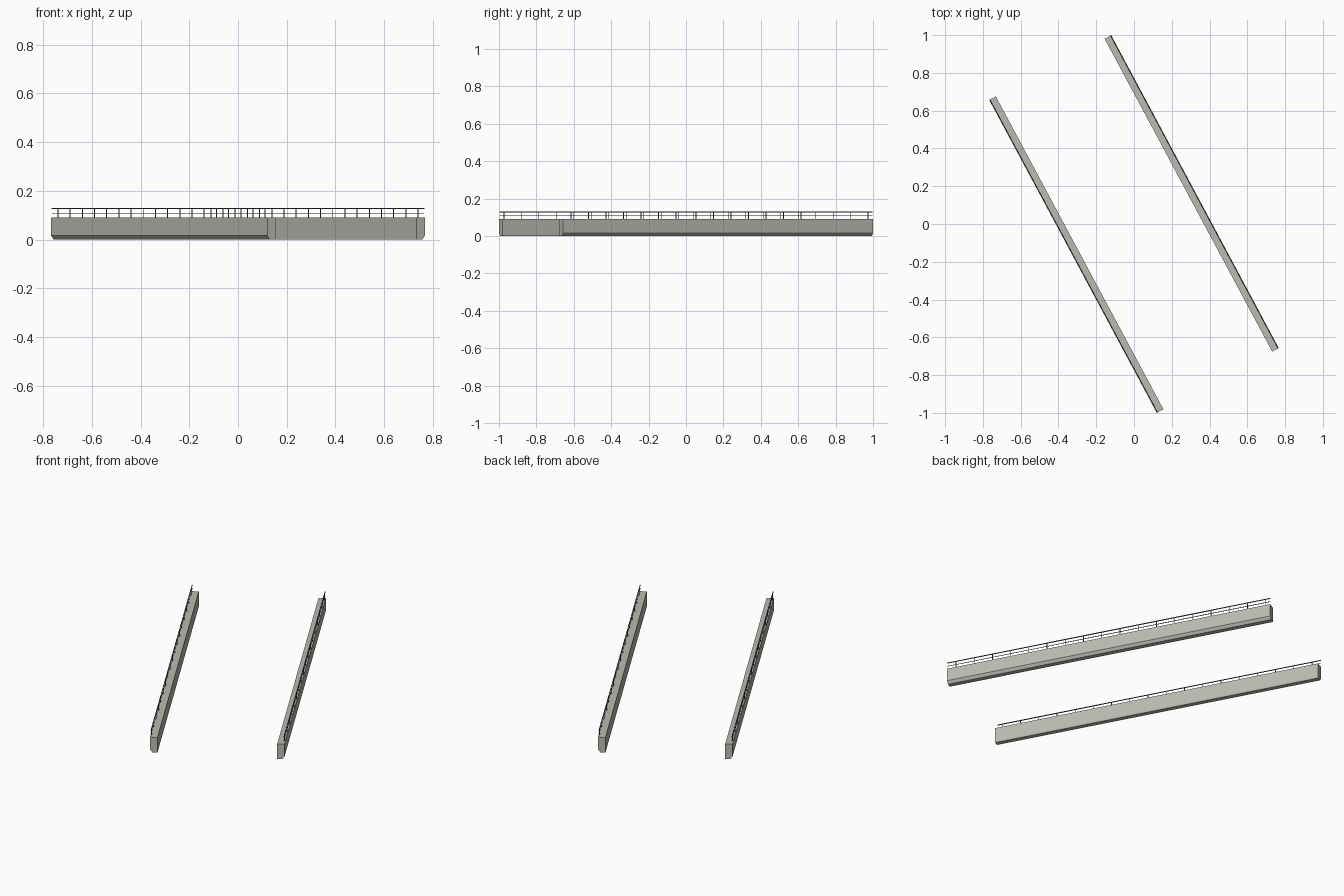
import bpy, bmesh, math
from mathutils import Vector, Matrix

if "Cube" in bpy.data.objects:
    bpy.data.objects.remove(bpy.data.objects["Cube"])

LENGTH, HALF_W, TOP = 1.879, 0.02, 0.09
RAIL_V = 0.0155          # railing offset towards the outer side
ANGLE = math.atan2(-1.656, 0.887)


def material(name, rgb):
    m = bpy.data.materials.new(name)
    m.diffuse_color = (*rgb, 1)
    m.use_nodes = True
    m.node_tree.nodes["Principled BSDF"].inputs["Base Color"].default_value = m.diffuse_color
    return m


concrete = material("concrete", (0.50, 0.49, 0.44))
metal = material("dark_metal", (0.10, 0.10, 0.11))


def finish(bm, name, mat, matrix):
    bmesh.ops.recalc_face_normals(bm, faces=bm.faces)
    me = bpy.data.meshes.new(name)
    bm.to_mesh(me)
    bm.free()
    me.transform(matrix)
    me.materials.append(mat)
    ob = bpy.data.objects.new(name, me)
    bpy.context.collection.objects.link(ob)
    return ob


def add_box(bm, center, size):
    mat = Matrix.Translation(center) @ Matrix.Diagonal((*size, 1))
    bmesh.ops.create_cube(bm, size=1, matrix=mat)


# Each side is built along local x, outer side towards local -y
for side, turn in (("left", 0), ("right", math.pi)):
    place = (Matrix.Rotation(turn, 4, 'Z')
             @ Matrix.Translation((-0.3055, -0.162, 0))
             @ Matrix.Rotation(ANGLE, 4, 'Z'))

    # parapet beam with a chamfered lower outer edge
    profile = [(-HALF_W, TOP), (HALF_W, TOP), (HALF_W, 0),
               (-HALF_W + 0.012, 0), (-HALF_W, 0.016)]
    bm = bmesh.new()
    face = bm.faces.new([bm.verts.new((-LENGTH / 2, y, z)) for y, z in profile])
    ext = bmesh.ops.extrude_face_region(bm, geom=[face])
    verts = [g for g in ext["geom"] if isinstance(g, bmesh.types.BMVert)]
    bmesh.ops.translate(bm, verts=verts, vec=(LENGTH, 0, 0))
    finish(bm, side + "_parapet_beam", concrete, place)

    # top and middle rails
    bm = bmesh.new()
    add_box(bm, (0, -RAIL_V, 0.128), (LENGTH, 0.004, 0.004))
    add_box(bm, (0, -RAIL_V, 0.108), (LENGTH, 0.0025, 0.0025))
    finish(bm, side + "_handrails", metal, place)

    # railing posts
    bm = bmesh.new()
    for i in range(18):
        x = -LENGTH / 2 + 0.05 + i * 0.106
        add_box(bm, (x, -RAIL_V, (TOP + 0.128) / 2), (0.003, 0.003, 0.128 - TOP))
    finish(bm, side + "_railing_posts", metal, place)
